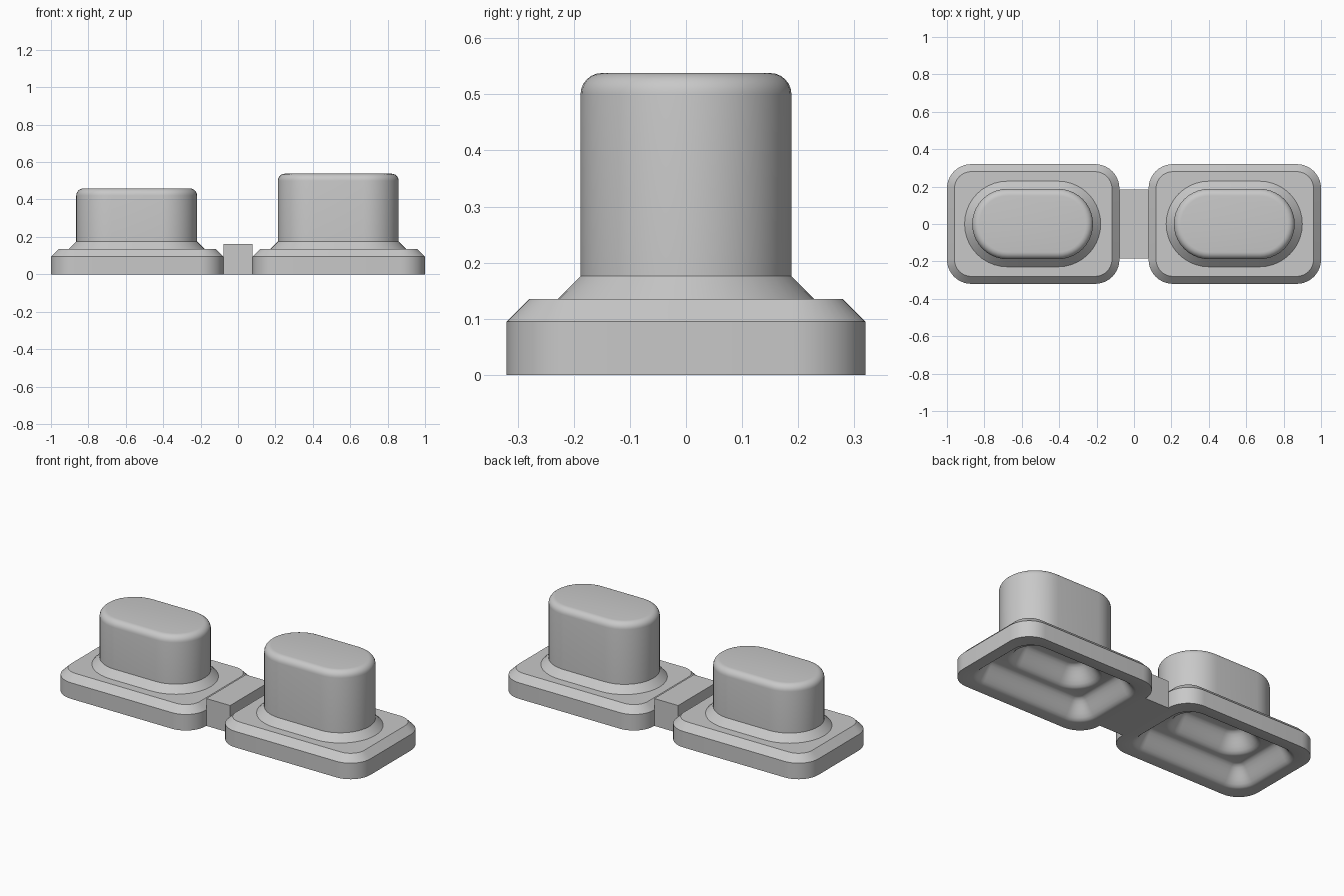
import bpy, bmesh, math

if "Cube" in bpy.data.objects:
    bpy.data.objects.remove(bpy.data.objects["Cube"], do_unlink=True)

grey = bpy.data.materials.new("Plain grey")
grey.use_nodes = True
colour = (0.58, 0.58, 0.58, 1)
grey.diffuse_color = colour
grey.node_tree.nodes["Principled BSDF"].inputs["Base Color"].default_value = colour

# Half length, half width, corner radius, centre x
BASE = (0.461, 0.32, 0.13, 0)
STEM = (0.323, 0.188, 0.188, -0.003)
CAVITY = (0.401, 0.26, 0.125, 0)
RECESS = (0.278, 0.145, 0.145, -0.003)
SEGMENTS = 10


def rounded_outline(shape, inset, z):
    """Points of a rounded rectangle, counter-clockwise, moved inward by inset."""
    hx, hy, r, cx = shape
    points = []
    for corner, (sx, sy) in enumerate([(1, 1), (-1, 1), (-1, -1), (1, -1)]):
        for i in range(SEGMENTS + 1):
            a = math.pi / 2 * (corner + i / SEGMENTS)
            points.append((cx + sx * (hx - r) + (r - inset) * math.cos(a),
                           sy * (hy - r) + (r - inset) * math.sin(a), z))
    return points


def fillet(shape, top, radius, steps=6):
    """Rings that round a vertical wall over into a flat top."""
    rings = []
    for i in range(steps + 1):
        a = math.pi / 2 * i / steps
        rings.append((shape, radius * (1 - math.cos(a)),
                      top - radius * (1 - math.sin(a))))
    return rings


def soft_slope(shape, bottom, size, steps=8):
    """Rings of an S-shaped slope that rises by size while moving inward by size."""
    return [(shape, size * i / steps,
             bottom + size * (1 - math.cos(math.pi * i / steps)) / 2)
            for i in range(steps + 1)]


def finish(name, bm, x=0):
    bmesh.ops.remove_doubles(bm, verts=bm.verts, dist=1e-5)
    bmesh.ops.recalc_face_normals(bm, faces=bm.faces)
    mesh = bpy.data.meshes.new(name)
    bm.to_mesh(mesh)
    bm.free()
    mesh.materials.append(grey)
    obj = bpy.data.objects.new(name, mesh)
    obj.location.x = x
    bpy.context.collection.objects.link(obj)
    bpy.ops.object.select_all(action="DESELECT")
    obj.select_set(True)
    bpy.context.view_layer.objects.active = obj
    bpy.ops.object.shade_smooth_by_angle(angle=math.radians(32))


def hollow_button(name, x, height):
    # Underside: recess below the stem, base cavity, flat rim
    rings = soft_slope(RECESS, 0.1, 0.1)[::-1]
    rings += soft_slope(CAVITY, 0, 0.1)[::-1]
    # Outside: chamfered base, chamfered collar, rounded stem
    rings += [(BASE, 0, 0), (BASE, 0, 0.095), (BASE, 0.04, 0.135),
              (STEM, -0.041, 0.135), (STEM, 0, 0.176)]
    rings += fillet(STEM, height, 0.038)
    bm = bmesh.new()
    loops = [[bm.verts.new(p) for p in rounded_outline(*ring)] for ring in rings]
    count = len(loops[0])
    for low, high in zip(loops, loops[1:]):
        for i in range(count):
            j = (i + 1) % count
            bm.faces.new((low[i], low[j], high[j], high[i]))
    bm.faces.new(loops[0])
    bm.faces.new(loops[-1])
    finish(name, bm, x)


hollow_button("short_button", -0.539, 0.459)
hollow_button("tall_button", 0.539, 0.538)

# Bar joining the two bases
bm = bmesh.new()
bmesh.ops.create_cube(bm, size=1)
for v in bm.verts:
    v.co.x *= 0.156
    v.co.y *= 0.37
    v.co.z = (v.co.z + 0.5) * 0.162
finish("connecting_bar", bm)
